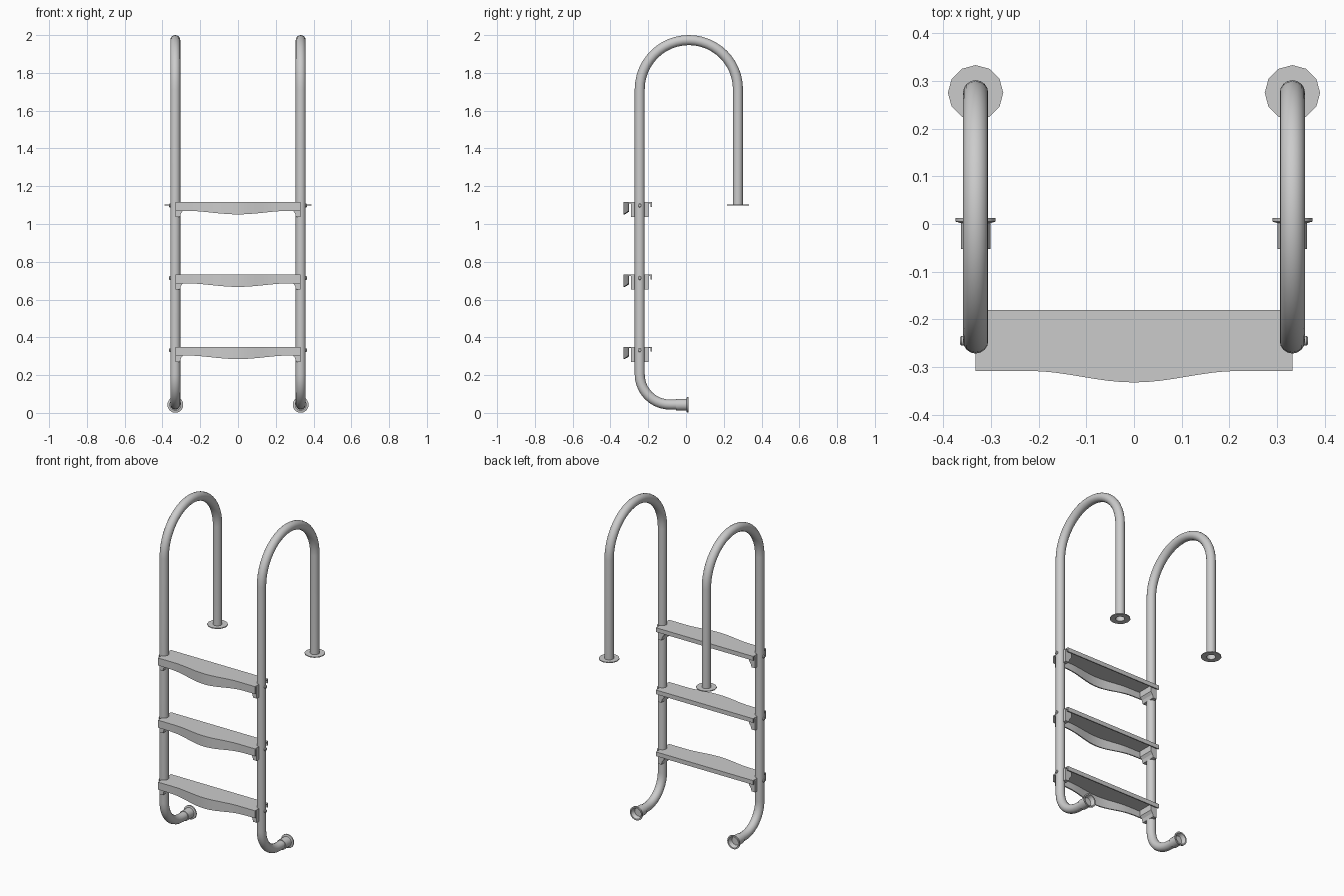
import bpy, bmesh, math
from mathutils import Matrix, Vector

if "Cube" in bpy.data.objects:
    bpy.data.objects.remove(bpy.data.objects["Cube"])

RAIL_X, RAIL_Y, TUBE_R = 0.332, -0.245, 0.0265
STEP_TOPS = {"lower": 0.35, "middle": 0.732, "upper": 1.116}


def finish(obj, smooth=True, mirror=False):
    bm = bmesh.new()
    bm.from_mesh(obj.data)
    bmesh.ops.recalc_face_normals(bm, faces=bm.faces)
    bm.to_mesh(obj.data)
    bm.free()
    bpy.ops.object.select_all(action='DESELECT')
    obj.select_set(True)
    bpy.context.view_layer.objects.active = obj
    if smooth:
        bpy.ops.object.shade_smooth_by_angle(angle=math.radians(35))
    if mirror:
        obj.modifiers.new("Mirror", 'MIRROR')


def mesh_object(name, verts, faces, **kw):
    me = bpy.data.meshes.new(name)
    me.from_pydata(verts, [], faces)
    obj = bpy.data.objects.new(name, me)
    bpy.context.collection.objects.link(obj)
    finish(obj, **kw)
    return obj


def loft(name, rings, closed_rings=False, caps=True, **kw):
    """Skin equal-length closed loops of points."""
    n, m = len(rings[0]), len(rings)
    verts = [p for r in rings for p in r]
    faces = []
    for i in range(m if closed_rings else m - 1):
        a, b = i * n, ((i + 1) % m) * n
        faces += [(a + j, a + (j + 1) % n, b + (j + 1) % n, b + j) for j in range(n)]
    if caps and not closed_rings:
        faces += [tuple(range(n)), tuple(range((m - 1) * n, m * n))]
    return mesh_object(name, verts, faces, **kw)


def lathe(name, profile, matrix, sides, **kw):
    """Spin a (radius, height) profile round local z."""
    rings = [[matrix @ Vector((r * math.cos(2 * math.pi * k / sides),
                               r * math.sin(2 * math.pi * k / sides), h))
              for k in range(sides)] for r, h in profile]
    return loft(name, rings, mirror=True, **kw)


def arc(cy, cz, r, a0, a1, n):
    return [(cy + r * math.cos(math.radians(a0 + (a1 - a0) * i / n)),
             cz + r * math.sin(math.radians(a0 + (a1 - a0) * i / n))) for i in range(n + 1)]


# Handrails: one bent tube, mirrored
path = [(-0.02, 0.044)] + arc(-0.085, 0.204, 0.16, 270, 180, 10)
path += arc(0.015, 1.7135, 0.26, 180, 0, 24) + [(0.275, 1.10)]
curve = bpy.data.curves.new("handrail", 'CURVE')
curve.dimensions = '3D'
curve.bevel_depth = TUBE_R
curve.bevel_resolution = 6
spline = curve.splines.new('POLY')
spline.points.add(len(path) - 1)
for p, (y, z) in zip(spline.points, path):
    p.co = (RAIL_X, y, z, 1)
rail = bpy.data.objects.new("handrail", curve)
bpy.context.collection.objects.link(rail)
rail.select_set(True)
bpy.context.view_layer.objects.active = rail
bpy.ops.object.convert(target='MESH')
finish(bpy.context.view_layer.objects.active, mirror=True)

# Deck flanges: low-sided rings round the rear legs
lathe("deck_flange", [(0.026, 0), (0.058, 0), (0.058, 0.005), (0.026, 0.005)],
      Matrix.Translation((RAIL_X, 0.275, 1.098)), 12, closed_rings=True)

# Wall bumpers: flanged cups on the lower tube ends
lathe("wall_bumper", [(0.026, -0.052), (0.031, -0.052), (0.031, 0.002), (0.042, 0.005),
                      (0.042, 0.013), (0.034, 0.013), (0.025, -0.01)],
      Matrix.Translation((RAIL_X, 0, 0.043)) @ Matrix.Rotation(-math.pi / 2, 4, 'X'), 20)


def bump(x, width):
    return 0.5 + 0.5 * math.cos(math.pi * min(abs(x) / width, 1))


def step_section(x, top):
    """Hollow tread: rear lip, flat top, bowed front apron."""
    front, drop, t = -0.308 - 0.024 * bump(x, 0.22), 0.046 + 0.019 * bump(x, 0.28), 0.007
    yz = [(-0.18, -0.026), (-0.18, 0), (front, 0), (front, -drop),
          (front + t, -drop), (front + t, -t), (-0.18 - t, -t), (-0.18 - t, -0.026)]
    return [(x, y, top + z) for y, z in yz]


for level, top in STEP_TOPS.items():
    # Tread
    xs = [RAIL_X * (i / 12 - 1) for i in range(25)]
    loft(level + "_step", [step_section(x, top) for x in xs])

    # Brackets gripping the rails under the tread ends
    xz = [(0.332, -0.08), (0.308, -0.08), (0.302, -0.06), (0.290, -0.044),
          (0.290, -0.004), (0.332, -0.004)]
    loft(level + "_step_bracket",
         [[(x, y, top + z) for x, z in xz] for y in (-0.292, -0.199)],
         smooth=False, mirror=True)

    # Bolt heads on the outside of the rails
    lathe(level + "_bolt", [(0.010, 0), (0.010, 0.016), (0.007, 0.019)],
          Matrix.Translation((0.346, RAIL_Y, top - 0.018)) @ Matrix.Rotation(math.pi / 2, 4, 'Y'), 12)
